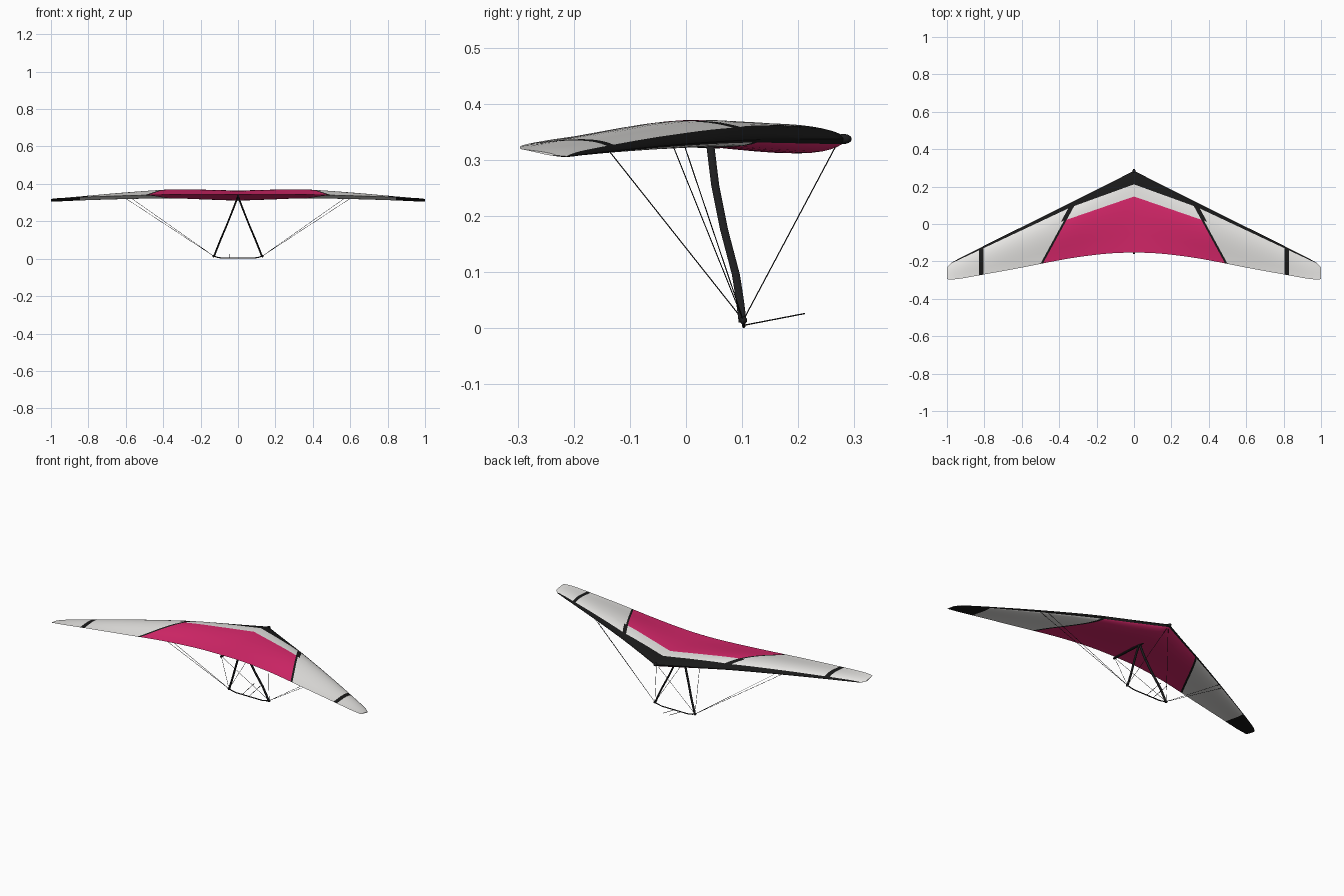
import bpy, bmesh, math
from mathutils import Vector

if "Cube" in bpy.data.objects:
    bpy.data.objects.remove(bpy.data.objects["Cube"])


def material(name, rgb):
    m = bpy.data.materials.new(name)
    m.diffuse_color = (*rgb, 1)
    m.use_nodes = True
    m.node_tree.nodes["Principled BSDF"].inputs["Base Color"].default_value = m.diffuse_color
    return m


PINK = material("magenta sail", (0.70, 0.021, 0.150))
GREY = material("pale grey sail", (0.83, 0.82, 0.80))
BLACK = material("black trim", (0.010, 0.010, 0.010))
DARK = material("dark tube", (0.012, 0.012, 0.013))

# wing stations: x, y lead, y trail, z lead, z trail, upper bulge, lower bulge
STATIONS = [
    (0.00, 0.285, -0.153, 0.337, 0.343, 0.026, 0.027),
    (0.15, 0.208, -0.159, 0.337, 0.344, 0.029, 0.023),
    (0.35, 0.108, -0.185, 0.335, 0.343, 0.033, 0.014),
    (0.60, -0.016, -0.233, 0.327, 0.337, 0.024, 0.010),
    (0.82, -0.126, -0.273, 0.316, 0.330, 0.014, 0.006),
    (0.94, -0.187, -0.294, 0.309, 0.325, 0.008, 0.004),
    (0.98, -0.211, -0.296, 0.306, 0.322, 0.005, 0.003),
    (1.00, -0.232, -0.295, 0.308, 0.319, 0.002, 0.002)]


def station(x):
    # smooth interpolation through the stations
    i = max(k for k in range(len(STATIONS) - 1) if STATIONS[k][0] <= x)
    a, b = STATIONS[i], STATIONS[i + 1]
    p = STATIONS[i - 1] if i else None
    n = STATIONS[i + 2] if i + 2 < len(STATIONS) else None
    h = b[0] - a[0]
    f = (x - a[0]) / h
    out = []
    for k in range(1, 7):
        d = (b[k] - a[k]) / h
        ma = (b[k] - p[k]) / (b[0] - p[0]) if p else (d if k < 2 else 0)
        mb = (n[k] - a[k]) / (n[0] - a[0]) if n else d
        out.append((2*f**3 - 3*f*f + 1) * a[k] + (f**3 - 2*f*f + f) * h * ma
                   + (3*f*f - 2*f**3) * b[k] + (f**3 - f*f) * h * mb)
    return out


def link(name, bm, mats, angle=40):
    me = bpy.data.meshes.new(name)
    bm.to_mesh(me)
    bm.free()
    for m in mats:
        me.materials.append(m)
    ob = bpy.data.objects.new(name, me)
    bpy.context.collection.objects.link(ob)
    bpy.ops.object.select_all(action='DESELECT')
    ob.select_set(True)
    bpy.context.view_layer.objects.active = ob
    bpy.ops.object.shade_smooth_by_angle(angle=math.radians(angle))
    return ob


# ---- sail: lofted airfoil half, cut along the colour seams, mirrored ----
N = 16
upper = lambda t: t**0.6 * (1 - t)**1.3 / 0.306
lower = lambda t: t**0.6 * (1 - t)**2.2 / 0.234
bm = bmesh.new()
rings = []
xs = [0.96 * i / 32 for i in range(33)] + [0.97, 0.98, 0.99, 0.995, 1.0]
for x in xs:
    yl, yt, zl, zt, up, lo = station(min(x, 0.99999))
    ring = []
    for j in range(2 * N):
        t = (1 - abs(N - j) / N) ** 2   # dense near the leading edge
        z = zl + (zt - zl) * t
        z += up * upper(t) if j <= N else -lo * lower(t)
        ring.append(bm.verts.new((x, yl + (yt - yl) * t, z)))
    rings.append(ring)
for a, b in zip(rings, rings[1:]):
    for j in range(2 * N):
        k = (j + 1) % (2 * N)
        bm.faces.new((a[j], a[k], b[k], b[j]))
bm.faces.new(rings[-1])

# seam lines as (point, direction) in plan
SEAM_A = ((0.334, 0.07), (0.15, -0.275))
SEAM_B = ((0.346, 0.07), (0.15, -0.275))
SEAM_C = ((0.359, 0.07), (0.15, -0.275))
BAND_IN = ((0.0, 0.212), (0.337, -0.122))
BAND_OUT = ((0.337, 0.090), (0.633, -0.297))
CHEVRON = ((0.0, 0.147), (0.345, -0.119))
TIP_A = ((0.805, 0), (0, -1))
TIP_B = ((0.830, 0), (0, -1))
TIP_UNDER = ((0.845, 0), (0, -1))


def side(seam, c):
    # positive on the starboard / forward side of the seam
    (px, py), (dx, dy) = seam
    return (c[1] - py) * dx - (c[0] - px) * dy


for (p, d) in (SEAM_A, SEAM_B, SEAM_C, BAND_IN, BAND_OUT, CHEVRON, TIP_A, TIP_B, TIP_UNDER):
    bmesh.ops.bisect_plane(bm, geom=bm.verts[:] + bm.edges[:] + bm.faces[:], dist=1e-5,
                           plane_co=(*p, 0), plane_no=(-d[1], d[0], 0))
bmesh.ops.recalc_face_normals(bm, faces=bm.faces[:])
if max(bm.faces, key=lambda f: f.calc_center_median().z).normal.z < 0:
    bmesh.ops.reverse_faces(bm, faces=bm.faces[:])
for f in bm.faces:
    c = f.calc_center_median()
    yl, yt, zl, zt, up, lo = station(min(max(c.x, 0), 0.9999))
    t = (yl - c.y) / (yl - yt)
    top = c.z > zl + (zt - zl) * t
    seam = side(SEAM_A, c) > 0 > side(SEAM_B, c)
    patch = side(SEAM_A, c) > 0 > side(SEAM_C, c) and side(CHEVRON, c) > 0
    inner = side(SEAM_A, c) < 0
    band = side(BAND_IN if c.x < 0.337 else BAND_OUT, c) > 0
    if top:
        if band or seam or patch or side(TIP_A, c) > 0 > side(TIP_B, c):
            f.material_index = 2
        elif inner and side(CHEVRON, c) < 0:
            f.material_index = 0
        else:
            f.material_index = 1
    else:
        f.material_index = 2 if (t < 0.02 or seam or side(TIP_UNDER, c) > 0) else (0 if inner else 1)
sail = link("sail", bm, (PINK, GREY, BLACK))
mir = sail.modifiers.new("mirror", 'MIRROR')
mir.merge_threshold = 0.0005


# ---- tubes and wires ----
def sweep(name, paths, r, sides=8, rx=None):
    # tube along each path; with rx the rings stay level and elliptical
    bm = bmesh.new()
    for path in paths:
        pts = [Vector(p) for p in path]
        rows = []
        for i, p in enumerate(pts):
            d = (pts[min(i + 1, len(pts) - 1)] - pts[max(i - 1, 0)]).normalized()
            if rx:
                u, v = Vector((rx / r, 0, 0)), Vector((0, 1, 0))
            else:
                u = d.cross((0, 0, 1) if abs(d.z) < 0.9 else (1, 0, 0)).normalized()
                v = d.cross(u)
            rows.append([bm.verts.new(p + r * (u * math.cos(a) + v * math.sin(a)))
                         for a in (2 * math.pi * k / sides for k in range(sides))])
        for a, b in zip(rows, rows[1:]):
            for k in range(sides):
                bm.faces.new((a[k], a[(k + 1) % sides], b[(k + 1) % sides], b[k]))
        bm.faces.new(rows[0])
        bm.faces.new(rows[-1])
    bmesh.ops.recalc_face_normals(bm, faces=bm.faces[:])
    return link(name, bm, (DARK,))


def both(path):
    return [[(s * x, y, z) for x, y, z in path] for s in (1, -1)]


def balls(name, spots, stretch=1):
    bm = bmesh.new()
    for p, r in spots:
        geo = bmesh.ops.create_uvsphere(bm, u_segments=12, v_segments=8, radius=r)
        bmesh.ops.scale(bm, verts=geo["verts"], vec=(1, stretch, 1))
        bmesh.ops.translate(bm, verts=geo["verts"], vec=p)
    return link(name, bm, (DARK,))


# keel with nose fitting
sweep("keel", [[(0, 0.27, 0.336), (0, 0.05, 0.326), (0, -0.160, 0.336)]], 0.006)
balls("nose_fitting", [((0, 0.281, 0.337), 0.009)], 1.6)

# control frame
sweep("downtube", both([(0.002, 0.043, 0.328), (0.030, 0.052, 0.255), (0.062, 0.068, 0.175),
                        (0.096, 0.089, 0.095), (0.114, 0.096, 0.050), (0.129, 0.101, 0.010)]),
      0.0075, 10, 0.005)
sweep("base_bar", [[(-0.130, 0.103, 0.014), (-0.112, 0.103, 0.008), (-0.085, 0.103, 0.003),
                    (0.085, 0.103, 0.003), (0.112, 0.103, 0.008), (0.130, 0.103, 0.014)]], 0.003)
balls("corner_joint", [((s * 0.130, 0.102, 0.014), 0.007) for s in (1, -1)])
sweep("bar_rod", [[(x, 0.103, 0.005), (x, 0.212, 0.026)] for x in (-0.043, 0.0)], 0.0013, 6)

# rigging from the frame corners to nose, keel end and leading edges
C = (0.130, 0.102, 0.014)
sweep("rigging_wire", [w for end in ((0.002, 0.270, 0.330), (0.002, -0.150, 0.332),
                                     (0.600, -0.022, 0.322), (0.570, -0.002, 0.323))
                       for w in both([C, end])], 0.001, 6)
